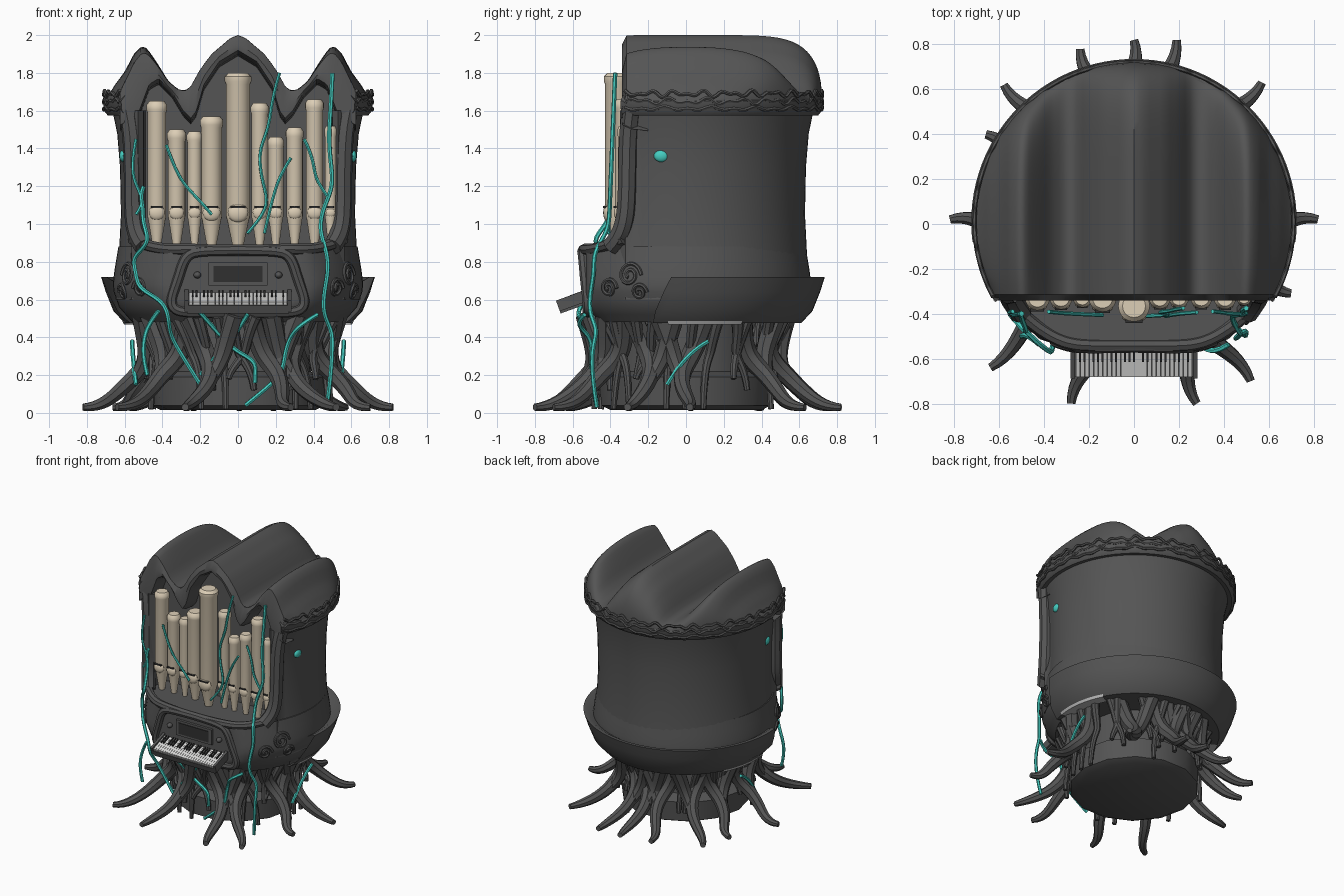
import bpy, bmesh, random
from math import sin, cos, pi, sqrt, radians, atan2, hypot
from mathutils import Matrix

random.seed(4)
default = bpy.data.objects.get("Cube")
if default:
    bpy.data.objects.remove(default)
made = []


def material(name, r, g, b):
    m = bpy.data.materials.new(name)
    m.use_nodes = True
    m.diffuse_color = (r, g, b, 1)
    m.node_tree.nodes["Principled BSDF"].inputs["Base Color"].default_value = (r, g, b, 1)
    return m


bark = material("charcoal bark", .09, .09, .09)
cream = material("cream pipe", .72, .62, .47)
teal = material("teal vine", .06, .62, .54)
ivory = material("ivory key", .72, .72, .71)
black = material("black trim", .03, .03, .03)
pale = material("pale grey", .5, .5, .5)


def link(name, mesh, mat):
    obj = bpy.data.objects.new(name, mesh)
    bpy.context.collection.objects.link(obj)
    mesh.materials.append(mat)
    made.append(obj)


def finish(name, bm, mat):
    bmesh.ops.recalc_face_normals(bm, faces=bm.faces)
    mesh = bpy.data.meshes.new(name)
    bm.to_mesh(mesh)
    bm.free()
    link(name, mesh, mat)


def loft(name, rings, mat, closed=True, caps=True):
    """Skin a sequence of equal-length point rows."""
    bm = bmesh.new()
    rows = [[bm.verts.new(p) for p in ring] for ring in rings]
    n = len(rows[0])
    for a, b in zip(rows, rows[1:]):
        for i in range(n if closed else n - 1):
            j = (i + 1) % n
            bm.faces.new((a[i], a[j], b[j], b[i]))
    if caps:
        bm.faces.new(rows[0])
        bm.faces.new(rows[-1])
    finish(name, bm, mat)


def revolve(name, profile, mat, x=0, y=0, sides=24):
    angles = [2 * pi * i / sides for i in range(sides)]
    loft(name, [[(x + r * cos(a), y + r * sin(a), z) for a in angles]
                for r, z in profile], mat)


def shell(name, profile, start, end, mat, slant=0):
    """Sweep a profile between two angles; slant widens the sweep lower down."""
    rows = []
    for r, z in profile:
        extra = slant * (.72 - z)
        arc = [radians(start - extra + (end - start + 2 * extra) * i / 56) for i in range(57)]
        rows.append([(r * cos(a), r * sin(a) + .01, z) for a in arc])
    loft(name, rows, mat, False, False)


def boxes(name, items, mat, tilt=0, pivot=(0, 0, 0)):
    bm = bmesh.new()
    for loc, size in items:
        bmesh.ops.create_cube(bm, size=1, matrix=Matrix.Translation(loc) @ Matrix.Diagonal((*size, 1)))
    bmesh.ops.rotate(bm, verts=bm.verts, cent=pivot, matrix=Matrix.Rotation(tilt, 3, 'X'))
    finish(name, bm, mat)


def ball(name, loc, size, mat):
    bm = bmesh.new()
    bmesh.ops.create_uvsphere(bm, u_segments=16, v_segments=10, radius=1,
                              matrix=Matrix.Translation(loc) @ Matrix.Diagonal((*size, 1)))
    finish(name, bm, mat)


def tubes(name, paths, radius, mat, taper=None, sides=2):
    cu = bpy.data.curves.new(name, 'CURVE')
    cu.dimensions = '3D'
    cu.bevel_depth, cu.bevel_resolution, cu.resolution_u = radius, sides, 5
    cu.use_fill_caps = True
    for path in paths:
        s = cu.splines.new('NURBS')
        s.points.add(len(path) - 1)
        for i, (pt, co) in enumerate(zip(s.points, path)):
            pt.co = (*co, 1)
            pt.radius = taper(i / (len(path) - 1)) if taper else 1
        s.order_u, s.use_endpoint_u = 4, True
    tmp = bpy.data.objects.new(name, cu)
    bpy.context.collection.objects.link(tmp)
    deps = bpy.context.evaluated_depsgraph_get()
    mesh = bpy.data.meshes.new_from_object(tmp.evaluated_get(deps))
    bpy.data.objects.remove(tmp)
    mesh.materials.clear()
    link(name, mesh, mat)


def lerp(table, v):
    for (a, p), (b, q) in zip(table, table[1:]):
        if v <= b:
            return p + (q - p) * max(0, (v - a) / (b - a))
    return table[-1][1]


# Tall casing with a recess for the pipes
def wall_ring(r, z):
    arc = [radians(-27 + 234 * i / 56) for i in range(57)]
    side = [(.565, -.32), (.53, -.35), (.5, -.32), (.49, -.2)]
    pts = [(r * cos(a), r * sin(a) + .01) for a in arc]
    pts += [(-x, y) for x, y in side] + side[::-1]
    return [(x, y, z) for x, y in pts]


loft("casing", [wall_ring(r, z) for r, z in
                [(.65, .6), (.63, .85), (.62, 1.05), (.625, 1.3), (.64, 1.48), (.665, 1.6)]], bark)
posts = [[(s * x, y, z) for x, y, z in
          [(.5, -.4, .88), (.55, -.33, .95), (.555, -.31, 1.1), (.555, -.31, 1.4), (.57, -.3, 1.55),
           (.6, -.28, 1.66)]] for s in (-1, 1)]
tubes("front_posts", posts, .05, bark)

# Lower hull, flattened at the front
hull_table = [(.48, .56), (.56, .63), (.66, .665), (.75, .655), (.9, .63)]


def hull_ring(z):
    r = lerp(hull_table, z)
    return [(r * cos(a), max(r * sin(a), -.53 + max(0, .56 - z)), z)
            for a in [2 * pi * i / 64 for i in range(64)]]


loft("lower_hull", [hull_ring(.48 + .04 * i) for i in range(11)], bark)
shell("rear_bowl", [(.45, .475), (.6, .475), (.66, .54), (.7, .64), (.725, .72), (.7, .72), (.62, .67)],
      -7, 187, bark, 45)

# Lobed roof
R = .71
lobes = [(0, 2), (.04, 1.985), (.14, 1.9), (.2, 1.82), (.25, 1.73), (.28, 1.705), (.32, 1.715), (.37, 1.76),
         (.43, 1.86), (.48, 1.94), (.51, 1.96), (.55, 1.93), (.6, 1.84), (.65, 1.78), (R, 1.68)]


def roof_z(x, y):
    g = max(0, 1 - (hypot(x, y - .01) / R) ** 6) ** .42
    return 1.65 + (lerp(lobes, abs(x)) - 1.65) * g


columns = [sin(radians(-89.9 + 179.8 * i / 96)) * R for i in range(97)]
rows = []
for k in range(29):
    row = []
    for x in columns:
        half = sqrt(R * R - x * x)
        front = max(-.315, .01 - half)
        y = front + (.01 + half - front) * sin(pi / 2 * k / 28)
        row.append((x, y, roof_z(x, y)))
    rows.append(row)
loft("roof", rows, bark, False, False)
shell("roof_rim", [(.64, 1.58), (.69, 1.575), (.71, 1.6), (.715, 1.65), (.69, 1.68)], -30, 210, bark)

# Scalloped canopy over the pipes
under = [(0, 1.9), (.1, 1.84), (.18, 1.72), (.22, 1.58), (.25, 1.54), (.29, 1.58), (.35, 1.68), (.42, 1.75),
         (.47, 1.72), (.53, 1.56), (.63, 1.5)]
xs = [-.625 + 1.25 * i / 90 for i in range(91)]
lip = [(x, lerp(under, abs(x)), roof_z(x, -.315)) for x in xs]
loft("canopy", [[(x, -.2, 1.5) for x in xs], [(x, -.2, u - .01) for x, u, t in lip],
                [(x, -.29, u) for x, u, t in lip], [(x, -.335, u + .02) for x, u, t in lip],
                [(x, -.34, (u + t) / 2) for x, u, t in lip],
                [(x, -.315, t) for x, u, t in lip]], bark, False, False)

# Ruffled carving round the rim
ruffles = []
for z0, amp, f in [(1.69, .02, 41), (1.65, .02, 33), (1.61, .012, 27)]:
    ruffles.append([(.711 * cos(a), .711 * sin(a) + .01, z0 + amp * sin(f * a) * cos(9 * a + z0))
                    for a in [radians(-28 + 236 * i / 200) for i in range(201)]])
tubes("rim_carving", ruffles, .01, bark, sides=1)

# Scroll carvings on the front flanks
scrolls = []
for side in (-1, 1):
    for mid, z0, size in [(-27, .73, .07), (-38, .66, .055), (-22, .64, .045)]:
        path = []
        for i in range(22):
            s, t = size * (1 - i / 26), i * .5
            a, z = radians(mid) + s * cos(t) * 1.5, z0 + s * sin(t)
            r = lerp(hull_table, z) + .003
            path.append((side * r * cos(a), r * sin(a), z))
        scrolls.append(path)
tubes("scroll_carvings", scrolls, .01, bark, sides=1)

# Moulding along the ledge and round the console
ledge = [(.56, -.33, .92), (.5, -.41, .89), (.38, -.5, .86), (.27, -.54, .87), (.15, -.54, .86)]
tubes("ledge_moulding", [ledge + [(-x, y, z) for x, y, z in ledge[::-1]]], .03, bark)
frame = [(0, -.545, .86), (.2, -.55, .86), (.28, -.545, .85), (.31, -.535, .72),
         (.36, -.52, .6), (.34, -.52, .54), (.25, -.52, .53), (0, -.52, .53)]
tubes("console_frame", [frame + [(-x, y, z) for x, y, z in frame[-2::-1]]], .028, bark)

# Console panel, keyboard shelf and keys
boxes("music_panel", [((0, -.535, .735), (.31, .03, .12))], bark)
boxes("panel_screen", [((0, -.552, .735), (.26, .006, .085))], black)
for side, label in ((1, "left"), (-1, "right")):
    ball(label + "_knob", (side * .215, -.54, .73), (.02, .025, .018), bark)
pivot, slope = (0, -.6, .6), radians(20)
boxes("keyboard_shelf", [((0, -.6, .575), (.54, .17, .045))], bark, slope, pivot)
boxes("shelf_cheeks", [((s * .272, -.6, .595), (.02, .17, .06)) for s in (-1, 1)], bark, slope, pivot)
pitch = .52 / 26
boxes("white_keys", [((pitch * (i - 12.5), -.605, .606), (pitch * .9, .15, .018)) for i in range(26)],
      ivory, slope, pivot)
boxes("black_keys", [((pitch * (i - 12), -.57, .618), (pitch * .45, .07, .016))
                     for i in range(25) if i % 7 not in (2, 6)], black, slope, pivot)

# Organ pipes with tapered feet and mouths
for n, (x, top, r) in enumerate([(-.43, 1.65, .05), (-.325, 1.5, .046), (-.23, 1.49, .038),
                                 (-.14, 1.57, .056), (0, 1.8, .064), (.115, 1.64, .044), (.2, 1.46, .04),
                                 (.3, 1.51, .043), (.405, 1.66, .045), (.49, 1.52, .03)]):
    y = -.365 if x == 0 else -.33
    revolve(f"pipe_{n}", [(r * .4, .87), (r * .9, 1.02), (r, 1.04), (r, top - .06), (r * 1.1, top - .045),
                          (r * 1.1, top - .02), (r * .8, top)], cream, x, y, 20)
    ball(f"pipe_mouth_{n}", (x, y - r * .75, 1.06), (r * .85, r * .4, r * .8), cream)
    boxes(f"mouth_slot_{n}", [((x, y - r, 1.09), (r * 1.2, r * .35, .009))], black)

# Stump and tangled roots
revolve("stump", [(.41, .015), (.46, .04), (.47, .19), (.38, .22), (.36, .5)], bark, sides=14)
big, thin = [], []
for x, y in [(-.82, .02), (.82, .02), (.57, .63), (-.58, .62), (-.24, .78), (0, .82), (.19, .82),
             (-.66, .4), (.7, -.31), (-.64, -.64), (.52, -.7), (-.28, -.8), (.28, -.8)]:
    a, end = atan2(y, x), hypot(x, y)
    path = [(.5, .52, .2), (.46, .42, .14), (.44, .3, .04), (.53, .21, -.08),
            (.64, .1, -.05), (end * .9, .03, .03), (end, .03, 0)]
    swirl = random.choice((-1, 1))
    big.append([(r * cos(a + swirl * w), r * sin(a + swirl * w), z) for r, z, w in path])
    # Upper fork joining the same foot
    fork = [(.53, .52, -.3), (.5, .4, -.22), (.47, .28, -.16), (.55, .17, -.06), (.64, .1, -.05)]
    big.append([(r * cos(a + swirl * w), r * sin(a + swirl * w), z) for r, z, w in fork])
for i in range(30):
    a = 2 * pi * (i + random.random() * .7) / 30
    w, low = random.uniform(-.3, .3), random.choice((.02, .12, .18))
    spec = [(.54, .51, 0), (.5, .4, .3), (.44, .3, .2), (.48, .24, .9), (.49, low, 1)]
    thin.append([(r * cos(a + w * k), r * sin(a + w * k), z) for r, z, k in spec])
tubes("large_roots", big, .056, bark, lambda t: 1 - .65 * t ** 2)
tubes("small_roots", thin, .032, bark, lambda t: 1 - .5 * t)

# Vines hugging the front; depth follows height
depth = [(.02, -.47), (.2, -.5), (.42, -.5), (.5, -.57), (.6, -.57), (.85, -.56), (.95, -.41), (1.8, -.375)]


def vine(*points):
    """Add wavering midpoints, then rest the vine on the front."""
    dense = []
    for (x, z), (u, w) in zip(points, points[1:]):
        dense += [(x, z), ((x + u) / 2 + random.uniform(-.025, .025), (z + w) / 2)]
    out = []
    for x, z in dense + [points[-1]]:
        y = lerp(depth, z)
        if .42 < z < .95 and abs(x) > .25:
            y = -sqrt(max(.05, .465 - x * x))
        out.append((x, y, z))
    return out


upper = [vine((.22, 1.8), (.17, 1.55), (.11, 1.38), (.17, 1.1), (.05, .95)),
         vine((.28, 1.35), (.2, 1.2), (.14, .95)),
         vine((-.38, 1.42), (-.29, 1.2), (-.14, 1.05)),
         vine((.35, 1.45), (.4, 1.25), (.47, 1.15)),
         vine((-.54, 1.45), (-.56, 1.3), (-.51, 1.15), (-.54, 1.05))]
lower = [vine((-.5, 1.2), (-.5, 1.1), (-.47, .92), (-.56, .82), (-.53, .66), (-.38, .56), (-.36, .4), (-.2, .15)),
         vine((.5, 1.8), (.48, 1.5), (.51, 1.2), (.43, .96), (.48, .75), (.45, .52), (.5, .35), (.47, .03)),
         vine((.42, .52), (.28, .42), (.24, .2), (.04, .04)),
         vine((-.2, .53), (-.05, .36), (.1, .27), (.09, .16)),
         vine((.05, .52), (-.06, .36), (-.2, .2)),
         vine((-.42, .54), (-.5, .4), (-.48, .2))]
for side in (-1, 1):
    lower.append([(side * .56, .12, .38), (side * .56, 0, .32), (side * .54, -.1, .15)])
tubes("upper_vines", upper, .009, teal, sides=1)
tubes("lower_vines", lower, .012, teal, sides=1)

# Small side spots and pale plates beneath the bowl
for side, label in ((1, "left"), (-1, "right")):
    ball(label + "_spot", (side * .608, -.13, 1.36), (.02, .04, .032), teal)
    start = -10 if side > 0 else 152
    shell(label + "_pale_plate", [(.53, .468), (.603, .468), (.612, .486)], start, start + 38, pale)

bpy.ops.object.select_all(action='DESELECT')
for obj in made:
    obj.select_set(True)
bpy.context.view_layer.objects.active = made[0]
bpy.ops.object.shade_smooth_by_angle(angle=radians(40))
